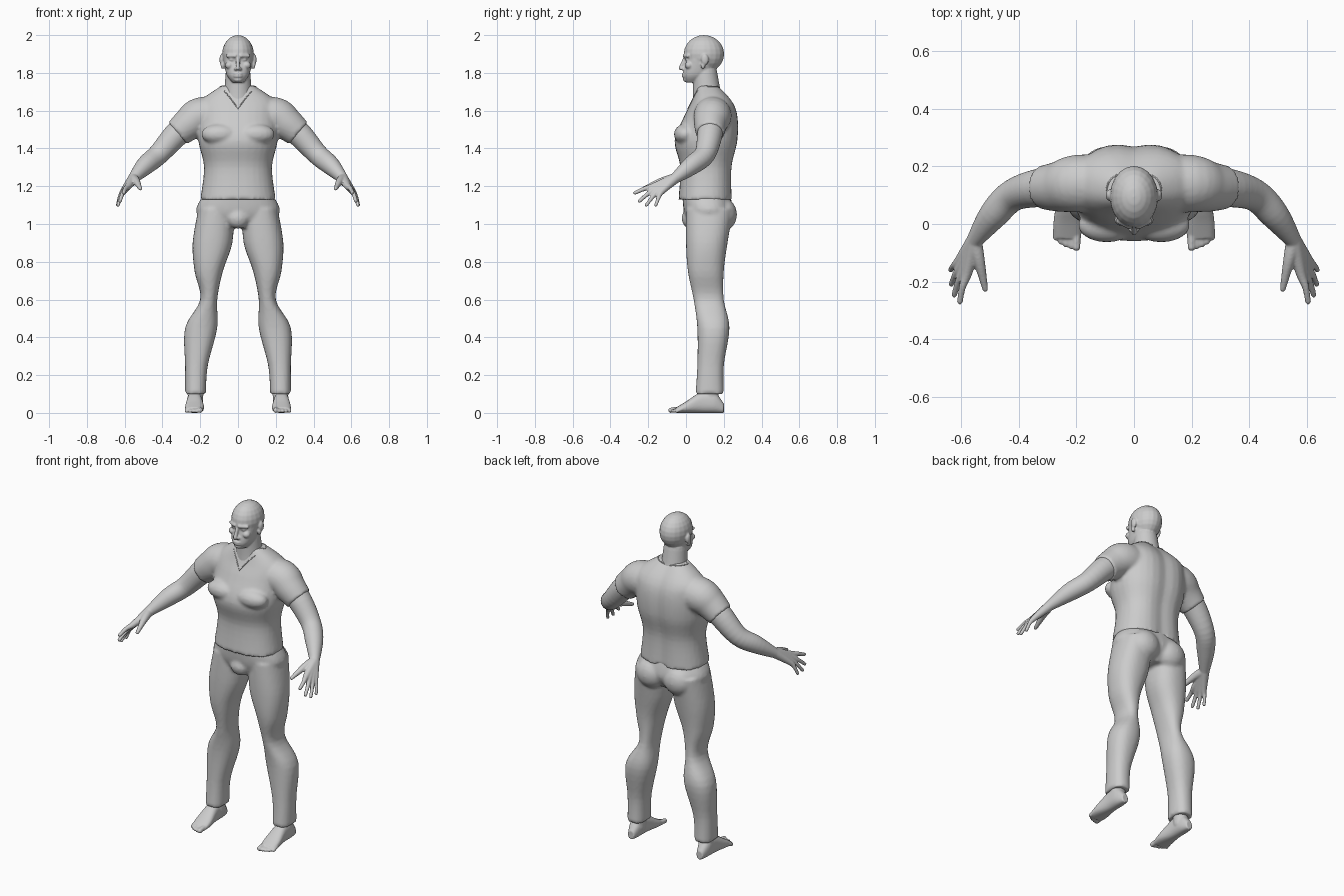
import bpy
import bmesh
import math
from mathutils import Matrix, Vector
from mathutils.bvhtree import BVHTree

cube = bpy.data.objects.get("Cube")
if cube:
    bpy.data.objects.remove(cube, do_unlink=True)

grey = bpy.data.materials.new("plain_grey")
grey.use_nodes = True
grey.diffuse_color = (.6, .6, .6, 1)
shader = grey.node_tree.nodes["Principled BSDF"]
shader.inputs["Base Color"].default_value = grey.diffuse_color


def spline(rows, steps=5):
    """Pass a smooth curve through rows of equal length."""
    rows = [Vector(row) for row in rows]
    last = len(rows) - 1
    curve = []
    for i in range(last):
        start, end = rows[i], rows[i + 1]
        leave = (end - rows[max(i - 1, 0)]) / 2
        arrive = (rows[min(i + 2, last)] - start) / 2
        for step in range(steps):
            t = step / steps
            ease = t * t * (3 - 2 * t)
            curve.append(start.lerp(end, ease) + leave * t * (1 - t) ** 2
                         - arrive * t * t * (1 - t))
    return curve + [rows[last]]


def ring(center, across, along, power=2, count=32):
    """Superellipse around center with two half axes."""
    points = []
    for i in range(count):
        angle = math.tau * i / count
        cos, sin = math.cos(angle), math.sin(angle)
        points.append(center + across * math.copysign(abs(cos) ** (2 / power), cos)
                      + along * math.copysign(abs(sin) ** (2 / power), sin))
    return points


def loft(bm, rings):
    loops = [[bm.verts.new(point) for point in points] for points in rings]
    for lower, upper in zip(loops, loops[1:]):
        for i in range(len(lower)):
            bm.faces.new((lower[i - 1], lower[i], upper[i], upper[i - 1]))
    bm.faces.new(loops[0])
    bm.faces.new(loops[-1])


def column(bm, rows, groove=0):
    """Upright loft; rows are height, x range and y range."""
    rings = []
    for z, left, right, front, back in spline(rows):
        center = Vector((left + right, front + back, z * 2)) / 2
        depth = (back - front) / 2
        points = ring(center, Vector(((right - left) / 2, 0, 0)), Vector((0, depth, 0)), 2.3)
        for point in points:
            rear = max(0, (point.y - center.y) / depth)
            point.y -= groove * rear * math.exp(-(point.x / .05) ** 2)
        rings.append(points)
    loft(bm, rings)


def trunk(bm, rows, groove=0):
    """Column centred on the body; rows are height, half width and y range."""
    column(bm, [(z, -half, half, front, back) for z, half, front, back in rows], groove)


def ball(bm, center, size):
    matrix = Matrix.Translation(center) @ Matrix.Diagonal((*size, 1))
    bmesh.ops.create_uvsphere(bm, u_segments=20, v_segments=12, radius=1, matrix=matrix)


def limb(bm, rows, rounded=True):
    """Round tube; rows are a position and a radius."""
    path = spline(rows)
    rings = []
    for i, spot in enumerate(path):
        ahead, behind = path[min(i + 1, len(path) - 1)], path[max(i - 1, 0)]
        direction = (ahead.xyz - behind.xyz).normalized()
        across = direction.orthogonal().normalized() * spot.w
        if abs(direction.z) < .95:
            across = direction.cross(Vector((0, 0, 1))).normalized() * spot.w
        rings.append(ring(spot.xyz, across, direction.cross(across)))
    loft(bm, rings)
    if rounded:
        for spot in (path[0], path[-1]):
            ball(bm, spot.xyz, (spot.w, spot.w, spot.w))


def mirror(bm):
    """Add the matching parts on the other side."""
    geometry = bm.verts[:] + bm.edges[:] + bm.faces[:]
    copied = bmesh.ops.duplicate(bm, geom=geometry)["geom"]
    verts = [item for item in copied if isinstance(item, bmesh.types.BMVert)]
    bmesh.ops.scale(bm, vec=(-1, 1, 1), verts=verts)


def finish(bm, name, voxel, softness):
    """Melt the overlapping parts into one smooth skin."""
    bmesh.ops.recalc_face_normals(bm, faces=bm.faces[:])
    mesh = bpy.data.meshes.new(name)
    bm.to_mesh(mesh)
    mesh.materials.append(grey)
    part = bpy.data.objects.new(name, mesh)
    bpy.context.collection.objects.link(part)
    blend = part.modifiers.new("blend", "REMESH")
    blend.mode = "VOXEL"
    blend.voxel_size = voxel
    blend.use_smooth_shade = True
    part.modifiers.new("soften", "SMOOTH").iterations = softness


def finish_pair(bm, name):
    finish(bm, "left_" + name, .005, 2)
    bmesh.ops.scale(bm, vec=(-1, 1, 1), verts=bm.verts[:])
    finish(bm, "right_" + name, .005, 2)


# Head: brows, eyes, cheeks, nostrils and ears, then skull, jaw and neck
bm = bmesh.new()
limb(bm, [(.015, -.01, 1.89, .009), (.055, .01, 1.89, .009)])
ball(bm, (.032, .01, 1.87), (.015, .014, .01))
ball(bm, (.046, .016, 1.84), (.022, .022, .02))
ball(bm, (.012, -.016, 1.82), (.009, .01, .008))
ball(bm, (.086, .1, 1.87), (.012, .02, .03))
ball(bm, (.082, .09, 1.84), (.01, .012, .02))
mirror(bm)
ball(bm, (0, .095, 1.9), (.084, .107, .1))
trunk(bm, [(1.75, .03, 0, .07), (1.79, .06, -.015, .13), (1.87, .077, 0, .17)])
limb(bm, [(0, .12, 1.62, .09), (0, .11, 1.7, .074), (0, .1, 1.8, .065)])
limb(bm, [(0, -.005, 1.88, .009), (0, -.028, 1.825, .011)])
for height in (1.782, 1.794):
    ball(bm, (0, -.012, height), (.024, .011, .006))
ball(bm, (0, .002, 1.765), (.024, .018, .014))
finish(bm, "head_and_neck", .005, 1)

# Shirt: sleeves, chest and trunk with a spine groove
bm = bmesh.new()
limb(bm, [(.1, .14, 1.57, .1), (.2, .14, 1.57, .1), (.26, .13, 1.53, .088),
          (.32, .127, 1.48, .075)], rounded=False)
ball(bm, (.095, -.004, 1.475), (.1, .06, .055))
mirror(bm)
trunk(bm, [(1.13, .2, -.04, .25), (1.3, .18, -.03, .25), (1.44, .21, -.06, .28),
           (1.57, .21, -.01, .28), (1.65, .2, .03, .25), (1.73, .09, .06, .18)], groove=.015)
surface = BVHTree.FromBMesh(bm)
finish(bm, "shirt", .01, 2)

# Neckline: thin trim laid on the shirt, pointed in front and round behind
trim = bpy.data.curves.new("neckline", "CURVE")
trim.dimensions = "3D"
trim.bevel_depth = .003
trim.bevel_resolution = 1
trim.materials.append(grey)
path = trim.splines.new("POLY")
path.points.add(31)
path.use_cyclic_u = True
for i, point in enumerate(path.points):
    angle = math.tau * i / len(path.points)
    side, front = math.sin(angle), math.cos(angle)
    drop = .11 * (1 - abs(side)) if front > 0 else 0
    guess = Vector((.09 * side, .12 - drop - .06 * min(front, 0), 1.72 - drop))
    point.co = (*surface.find_nearest(guess)[0], 1)
bpy.context.collection.objects.link(bpy.data.objects.new("neckline", trim))

# Trousers: legs and seat, then hips
bm = bmesh.new()
column(bm, [(1.08, .02, .21, 0, .25), (.9, .03, .24, 0, .22), (.75, .08, .23, .01, .2),
            (.6, .11, .2, .04, .2), (.45, .11, .28, .06, .23), (.25, .16, .28, .06, .2),
            (.1, .17, .28, .05, .2)])
ball(bm, (.09, .2, 1.05), (.09, .07, .085))
mirror(bm)
trunk(bm, [(1.16, .18, -.02, .23), (1.06, .22, -.01, .25), (.98, .1, .02, .2)])
ball(bm, (0, .025, 1.03), (.06, .048, .055))
finish(bm, "trousers", .01, 2)

# Arms and hands: a thumb and four fanned fingers, each rooted at the wrist
bm = bmesh.new()
wrist = (.556, -.06, 1.24, .028)
limb(bm, [(.24, .13, 1.54, .062), (.32, .127, 1.48, .067), (.42, .1, 1.37, .056),
          (.49, .03, 1.31, .05), wrist])
limb(bm, [wrist, (.538, -.13, 1.225, .02), (.517, -.226, 1.187, .01)])
for i in range(4):
    spread = i / 3
    knuckle = Vector((.58, -.17, 1.2, .018)).lerp(Vector((.61, -.13, 1.17, .016)), spread)
    tip = Vector((.605, -.27, 1.165, .01)).lerp(Vector((.637, -.16, 1.1, .009)), spread)
    tip += Vector((.01, -.015, -.025, 0)) * math.sin(math.pi * spread)
    joint = knuckle.lerp(tip, .5) + Vector((.004, 0, .004, -.002))
    limb(bm, [wrist, knuckle, joint, tip])
finish_pair(bm, "arm")

# Feet: sole and instep from heel to ball, ankle and toes
bm = bmesh.new()
foot = [(.2, .02, .05), (.15, .037, .11), (.08, .04, .11), (0, .05, .06), (-.05, .045, .03)]
loft(bm, [ring(Vector((.23, y, top / 2)), Vector((half, 0, 0)), Vector((0, 0, top / 2)), 2.4)
          for y, half, top in spline(foot)])
limb(bm, [(.225, .13, .18, .045), (.225, .13, .06, .04)])
for i in range(5):
    radius = .01 if i else .014
    x = .2 + .018 * i
    limb(bm, [(x, -.02, .022, radius), (x, .002 * i * i - .08, radius, radius)])
finish_pair(bm, "foot")
